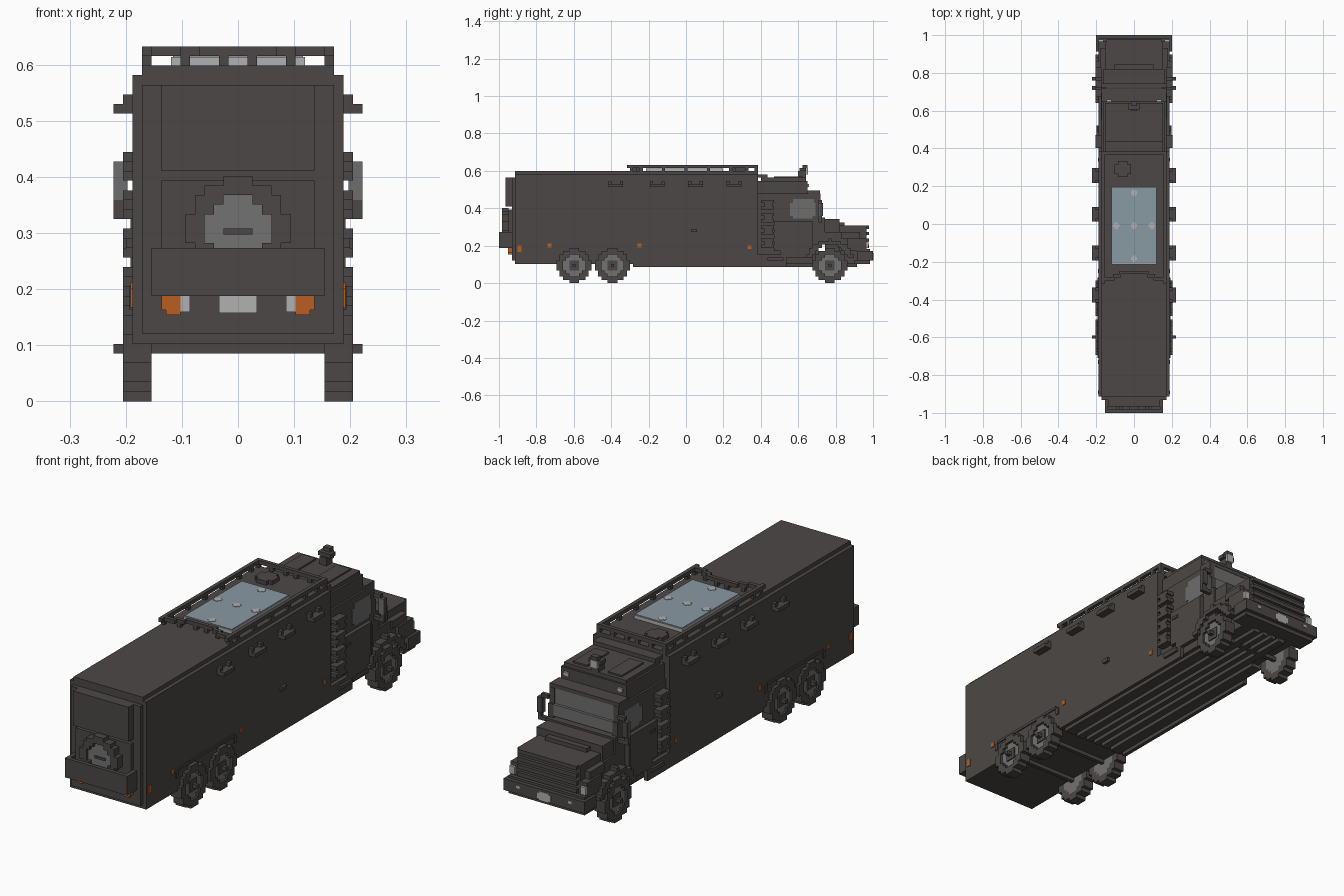
import bpy, bmesh, math

if "Cube" in bpy.data.objects:
    bpy.data.objects.remove(bpy.data.objects["Cube"])

V = 2 / 117          # block size
MID = 58.5           # y is counted in blocks from the tail (0) to the nose (117)


def material(name, rgb, rough=0.7):
    m = bpy.data.materials.new(name)
    m.use_nodes = True
    m.diffuse_color = (*rgb, 1)
    b = m.node_tree.nodes["Principled BSDF"]
    b.inputs["Base Color"].default_value = (*rgb, 1)
    b.inputs["Roughness"].default_value = rough
    return m


DARK = material("dark_grey", (0.072, 0.064, 0.061))
GLASS = material("window_grey", (0.155, 0.155, 0.158))
HUB = material("hub_grey", (0.17, 0.17, 0.17))
LIGHT = material("light_grey", (0.44, 0.44, 0.44))
SOLAR = material("panel_blue", (0.25, 0.32, 0.37))
ORANGE = material("marker_orange", (0.48, 0.11, 0.015))


def part(name, mat, boxes, mirror=False):
    """Boxes are (x0, x1, y0, y1, z0, z1) in blocks."""
    bm = bmesh.new()
    for b in boxes:
        for s in ((1, -1) if mirror else (1,)):
            x0, x1 = sorted((b[0] * s, b[1] * s))
            vs = bmesh.ops.create_cube(bm, size=1)["verts"]
            for v in vs:
                v.co = (((x0 + x1) / 2 + v.co.x * (x1 - x0)) * V,
                        ((b[2] + b[3]) / 2 - MID + v.co.y * (b[3] - b[2])) * V,
                        ((b[4] + b[5]) / 2 + v.co.z * (b[5] - b[4])) * V)
    me = bpy.data.meshes.new(name)
    bm.to_mesh(me)
    bm.free()
    me.materials.append(mat)
    ob = bpy.data.objects.new(name, me)
    bpy.context.collection.objects.link(ob)
    return ob


def rows(r, hole=0):
    """Stepped disc or ring: (a0, a1, b0, b1) for each row of blocks."""
    out = []
    n = int(r)
    for k in range(-n, n + 1):
        if r * r < k * k:
            continue
        w = math.floor(math.sqrt(r * r - k * k)) + 0.5
        if hole * hole > k * k:
            h = math.floor(math.sqrt(hole * hole - k * k)) + 0.5
            out += [(-w, -h, k - .5, k + .5), (h, w, k - .5, k + .5)]
        else:
            out.append((-w, w, k - .5, k + .5))
    return out


def disc(x0, x1, cy, cz, r, hole=0, zmin=-99):
    return [(x0, x1, cy + a, cy + b, cz + c, cz + d)
            for a, b, c, d in rows(r, hole) if cz + c >= zmin]


# Cargo box with stepped edges
part("cargo_box", DARK, [(-11, 11, 5, 81, 6, 34), (-10, 10, 4, 5, 7, 33),
                         (-10, 10, 5, 81, 34, 35)])
part("underbody_strips", DARK, [(0.5, 2, 42, 112, 5, 6), (3, 5, 42, 112, 5, 6),
                                (6, 9, 42, 98, 5, 6), (10, 11, 42, 84, 5, 6)], True)
part("underbody_front", DARK, [(-8, 8, 97, 114, 6, 10)])

# Tail: hatch panel, spare wheel, bumper and lamps
part("rear_hatch", DARK, [(-8, 8, 2, 4, 24, 33)])
part("spare_wheel_panel", DARK, [(-8, 8, 3, 4, 11, 23)])
part("spare_wheel_tyre", DARK, [(a, b, 1, 3, 18 + c, 18 + d)
                                for a, b, c, d in rows(5.2, 3.6) if c > -3])
part("spare_wheel_hub", HUB, [(a, b, 1.8, 3, 18 + c, 18 + d)
                              for a, b, c, d in rows(3.6) if c > -3])
part("spare_wheel_cap", DARK, [(-1.5, 1.5, 1.5, 1.8, 17.4, 18)])
part("rear_bumper", DARK, [(-9, 9, 0, 1, 11, 16), (-9, 9, 1, 4, 11, 12),
                           (-9, -8, 1, 4, 12, 16), (8, 9, 1, 4, 12, 16)])
part("tail_lamp", ORANGE, [(6, 8, 2.8, 4, 9.5, 11), (6, 7.5, 2.8, 4, 9, 9.5)], True)
part("reverse_lamp", LIGHT, [(5, 6, 2.8, 4, 9.3, 11)], True)
part("rear_plate", LIGHT, [(-2, 2, 3.7, 4, 9.2, 11)])

# Wheels, three per side, with recessed hubs
for n, cy in (("rear", 23.5), ("middle", 35.5), ("front", 103.5)):
    part(n + "_wheel_tyres", DARK, disc(9, 12, cy, 5.5, 5.3, 3.4), True)
    part(n + "_wheel_hubs", HUB, disc(9, 11.4, cy, 5.5, 3.4), True)
    part(n + "_wheel_caps", DARK, disc(11.4, 11.7, cy, 5.5, 1.5)
         + [(11.4, 13, cy - .5, cy + .5, 5, 6)], True)
    part(n + "_axle", DARK, [(-9, 9, cy - .5, cy + .5, 5, 6)])
part("rear_arch_trims", DARK, [(11, 11.3, 18, 41, 11.3, 12), (11, 11.3, 17, 18, 9.5, 11.3),
                               (11, 11.3, 41, 42, 9.5, 11.3)], True)

# Side lamps, amber markers and small fittings
lamps = []
for y in (36.5, 49.5, 61.5, 73.5):
    lamps += [(11, 13, y - 2.3, y + 2.3, 30, 31), (11, 12, y - 2.3, y - 1.3, 31, 32),
              (11, 12, y + 1.3, y + 2.3, 31, 32)]
part("side_lamps", DARK, lamps, True)
part("side_markers", ORANGE, [(11, 11.2, y - w, y + w, z - h, z + h) for y, z, w, h in
                              ((6.4, 10.8, .6, 1), (15.8, 11.8, .6, .6),
                               (44, 11.8, .6, .6), (78.4, 11.2, .6, .6))], True)
part("side_latch", DARK, [(11, 11.7, 60, 62, 16, 17)], True)

# Roof rack: rails, posts and bowed rear bar
part("rack_rails", DARK, [(9, 10, 40, 81, 36, 37)]
     + [(9, 10, y, y + 1, 35, 36) for y in (41, 44, 51, 58, 65, 72, 77, 80)], True)
part("rack_rear_bar", DARK, [(0, 4.5, 43, 44, 36, 37), (4, 6.5, 42, 43, 36, 37),
                             (6, 9, 41, 42, 36, 37), (1, 2, 43, 44, 35, 36),
                             (5, 6, 42, 43, 35, 36)], True)
part("rack_front_bar", DARK, [(0, 9, 80, 81, 36, 37), (1, 2, 80, 81, 35, 36),
                              (5, 6, 80, 81, 35, 36)], True)

# Solar panel with pale cell marks
part("solar_frame", LIGHT, [(-7, 7, 46, 70, 35, 35.9)])
part("solar_panel", SOLAR, [(-6.8, 6.8, 46.2, 69.8, 35.9, 36.1)])
part("solar_marks", LIGHT, [(cx + a * .5, cx + b * .5, cy + c * .5, cy + d * .5, 36.1, 36.2)
                            for cx, cy in ((0, 58), (-5.5, 58), (5.5, 58), (0, 47.8), (0, 68.2))
                            for a, b, c, d in ((-1, 1, -2, -1), (-2, 2, -1, 1), (-1, 1, 1, 2))])
part("roof_vent", DARK, [(-3.5 + a, -3.5 + b, 75.5 + c, 75.5 + d, 35, 36)
                         for a, b, c, d in rows(2.3)])

# Cab: lower shell, upper shell, roof and visor
part("cab_shell", DARK, [(-10, 10, 81, 98, 6, 20), (-11, 11, 86, 98, 10, 19.5),
                         (-10, 10, 81, 100, 20, 28), (-9.5, 9.5, 81, 96.5, 28, 32),
                         (-9, 9, 82, 96, 32, 33), (-9, 9, 81, 84, 33, 34)])
part("roof_ridges", DARK, [(3, 7, 86, 95, 33, 33.4)], True)
part("sun_visor", DARK, [(-10, 10, 96.5, 100.4, 28, 29)])
part("cab_steps", DARK, [(10, 11, 81, 90, 5, 9), (10, 11.6, 84, 89, 7, 8),
                         (10, 11, 88, 97, 8, 10)], True)
part("side_louvres", DARK, [b for z in (11, 15, 19, 23) for b in
                            ((10, 12, 82, 86, z, z + 1), (10, 12, 83, 85.5, z + 1, z + 2),
                             (10, 12, 82, 86, z + 2, z + 3))], True)
part("door_seam", DARK, [(11, 11.2, 97.4, 98, 11, 19), (11, 11.3, 87, 89, 17, 17.7)], True)

# Glass
part("side_windows", GLASS, [(10, 10.2, 91, 99, 21, 25), (10, 10.2, 92, 98.5, 25, 26.3),
                             (10, 10.2, 92, 98, 20.2, 21)], True)
part("windscreen", GLASS, [(-8.5, 8.5, 100, 100.3, 24, 28), (-8.5, 8.5, 100, 101, 21, 24)])
part("windscreen_pillars", DARK, [(8.5, 10, 100, 100.5, 21, 28),
                                  (8.5, 10, 100, 101, 20, 24)], True)

# Beacon and roof lamps
part("beacon", DARK, [(-1, 1, 93.5, 96, 33, 35), (-1.8, 1.8, 94, 96, 35, 36),
                      (-1, 1, 95, 96.5, 36, 37)])
part("beacon_lens", LIGHT, [(-1, 1, 96, 96.6, 34, 36)])
part("roof_lamps", LIGHT, [(7, 8.5, 96.5, 97, 30, 31)], True)

# Mirrors
part("mirror_arms", DARK, [(10, 13, 100, 101, 19, 20), (10, 12, 100, 101, 25, 26),
                           (12, 13, 100, 101, 20, 21)], True)
part("mirror_shells", DARK, [(11.5, 13, 100.3, 101.3, 21, 25)], True)
part("mirror_glass", GLASS, [(11.5, 13, 100, 100.3, 21, 25)], True)

# Bonnet, grille and wings
part("bonnet", DARK, [(-10, 10, 98, 102, 12, 20.5), (-9.5, 9.5, 102, 106.5, 10, 20),
                      (-9, 9, 106.5, 115, 10, 18), (-6, 6, 106.5, 108, 18, 19),
                      (-10, 10, 102, 112, 12, 16)])
part("grille_bars", DARK, [(-8.5, 8.5, 115, 115.8, z, z + 1) for z in (11, 13, 15, 17)])
part("front_wings", DARK, disc(9, 12, 103.5, 5.5, 8, 6.4, 8)
     + [(8, 11, 109, 115, 10, 14), (9, 10.5, 107, 113, 14, 16)], True)
part("headlamps", LIGHT, [(9.5, 11, 115, 115.6, 11, 13)], True)

# Front bumper
part("front_bumper", DARK, [(-11.7, 11.7, 112, 117, 7, 10), (-11, 11, 111, 116, 6, 7),
                            (-11, 11, 111, 116, 10, 10.6)])
part("front_plate", LIGHT, [(-2, 2, 117, 117.1, 7.5, 9), (-1.3, 1.3, 117, 117.1, 9, 9.4),
                            (-1.3, 1.3, 117, 117.1, 7.1, 7.5)])
part("fog_lamps", LIGHT, [(7, 8, 117, 117.1, 8.5, 9.2)], True)
